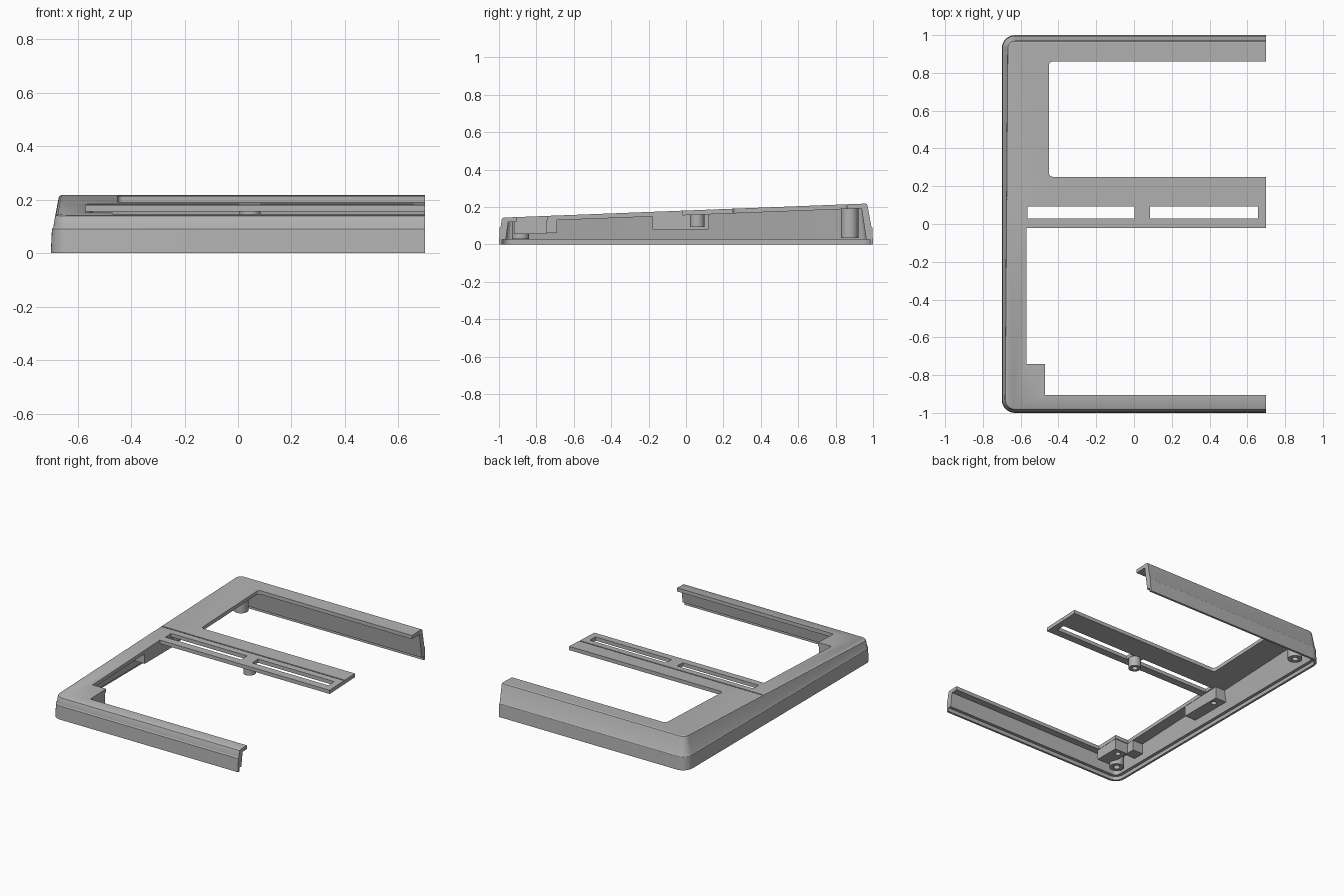
import bpy, bmesh, math
from mathutils import Vector

cube = bpy.data.objects.get("Cube")
if cube:
    bpy.data.objects.remove(cube, do_unlink=True)

grey = bpy.data.materials.new("plain grey")
grey.use_nodes = True
GREY = (0.45, 0.45, 0.45, 1)
grey.diffuse_color = GREY
grey.node_tree.nodes["Principled BSDF"].inputs["Base Color"].default_value = GREY


def top(y):
    return 0.181 + 0.0387 * y      # sloping deck


def ceiling(y):
    return top(y) - 0.025          # underside of the deck


def loft(name, rings):
    """Skin a stack of equal-length rings and cap both ends."""
    bm = bmesh.new()
    rows = [[bm.verts.new(p) for p in ring] for ring in rings]
    n = len(rows[0])
    for a, b in zip(rows, rows[1:]):
        for i in range(n):
            j = (i + 1) % n
            bm.faces.new((a[i], a[j], b[j], b[i]))
    bm.faces.new(rows[0])
    bm.faces.new(rows[-1])
    bmesh.ops.recalc_face_normals(bm, faces=bm.faces)
    mesh = bpy.data.meshes.new(name)
    bm.to_mesh(mesh)
    bm.free()
    mesh.materials.append(grey)
    obj = bpy.data.objects.new(name, mesh)
    bpy.context.collection.objects.link(obj)
    return obj


def outline(x0, x1, y0, y1, r, steps=8):
    """Rectangle with rounded left corners, as (point, outward normal) pairs."""
    pts = [(Vector((x1, y1)), Vector((0, 1)))]
    for cy, start in ((y1 - r, 90), (y0 + r, 180)):
        for k in range(steps + 1):
            a = math.radians(start + 90 * k / steps)
            nrm = Vector((math.cos(a), math.sin(a)))
            pts.append((Vector((x0 + r, cy)) + nrm * r, nrm))
    pts.append((Vector((x1, y0)), Vector((0, -1))))
    return pts


def ring(base, inset, height):
    """Inset the outline; inset and height are functions of y."""
    out = []
    for p, nrm in base:
        q = p - nrm * inset(p.y)
        out.append((q.x, q.y, height(q.y)))
    return out


def flat_ring(base, inset, z):
    return ring(base, lambda y: inset, lambda y: z)


def prism(name, pts, z0, z1):
    """Straight block; z1 may be a function of y."""
    lid = z1 if callable(z1) else (lambda y: z1)
    return loft(name, [[(x, y, z0) for x, y in pts],
                       [(x, y, lid(y)) for x, y in pts]])


def box_pts(x0, x1, y0, y1):
    return [(x0, y0), (x1, y0), (x1, y1), (x0, y1)]


def cut(target, cutter):
    cutter.hide_render = True
    mod = target.modifiers.new("cut", 'BOOLEAN')
    mod.operation = 'DIFFERENCE'
    mod.solver = 'EXACT'
    mod.object = cutter
    bpy.context.view_layer.objects.active = target
    bpy.ops.object.modifier_apply(modifier=mod.name)
    bpy.data.objects.remove(cutter, do_unlink=True)


def boss(name, x, y, r, z0, hole, depth):
    """Round screw post hanging from the deck, with a blind hole below."""
    def circle(rad, z):
        return [(x + rad * math.cos(k * math.tau / 32),
                 y + rad * math.sin(k * math.tau / 32), z) for k in range(32)]
    return loft(name, [circle(r, ceiling(y) + 0.01), circle(r, z0),
                       circle(hole, z0), circle(hole, z0 + depth)])


# Outer shell: lower band, small step, drafted upper wall, softened top edge
END = 0.7
base = outline(-0.7, END, -1, 1, 0.07)
draft = lambda y: 0.009 + 0.19 * (top(y) - 0.1)
shell = loft("case_shell", [
    flat_ring(base, 0, 0),
    flat_ring(base, 0.004, 0.09),
    flat_ring(base, 0.009, 0.096),
    ring(base, lambda y: draft(y) - 0.002, lambda y: top(y) - 0.010),
    ring(base, lambda y: draft(y) + 0.001, lambda y: top(y) - 0.004),
    ring(base, lambda y: draft(y) + 0.008, top),
])

# Hollow interior with a recessed rim at the bottom
inner = outline(-0.7, END + 0.1, -1, 1, 0.07)
cut(shell, loft("hollow_cutter", [
    flat_ring(inner, 0.015, -0.02),
    flat_ring(inner, 0.015, 0.025),
    flat_ring(inner, 0.036, 0.025),
    ring(inner, lambda y: 0.036 + 0.15 * (ceiling(y) - 0.025), ceiling),
]))

# Deck openings
rear = [tuple(p) for p, _ in outline(-0.45, 0.8, 0.25, 0.86, 0.02, 4)]
front = [(-0.57, -0.02), (-0.57, -0.74), (-0.47, -0.74),
         (-0.47, -0.905), (0.8, -0.905), (0.8, -0.02)]
openings = [rear, front,
            box_pts(-0.565, 0.003, 0.03, 0.092),
            box_pts(0.085, 0.656, 0.03, 0.092)]
for pts in openings:
    cut(shell, prism("opening_cutter", pts, 0.1, 0.4))

# Seam groove across the deck
cut(shell, prism("groove_cutter", box_pts(-0.8, 0.8, 0.135, 0.143),
                 top(0.14) - 0.005, 0.4))

# Screw posts
parts = [
    shell,
    boss("rear_corner_post", -0.59, 0.875, 0.046, 0.035, 0.02, 0.06),
    boss("front_corner_post", -0.60, -0.885, 0.046, 0.03, 0.02, 0.05),
    boss("middle_bar_post", 0.045, 0.06, 0.039, 0.092, 0.018, 0.04),
]

# Support blocks under the deck
deck = lambda y: ceiling(y) + 0.008
for name, pts, z0, hole in (
        ("notch_block", box_pts(-0.57, -0.472, -0.92, -0.745), 0.055, (-0.525, -0.785)),
        ("notch_side_block", box_pts(-0.65, -0.572, -0.77, -0.69), 0.06, None),
        ("side_wall_block", box_pts(-0.655, -0.572, -0.18, 0.12), 0.08, (-0.605, 0.06))):
    block = prism(name, pts, z0, deck)
    if hole:
        drill = [(hole[0] + 0.018 * math.cos(k * math.tau / 20),
                  hole[1] + 0.018 * math.sin(k * math.tau / 20)) for k in range(20)]
        cut(block, prism("drill_cutter", drill, 0, z0 + 0.04))
    parts.append(block)

# Smooth round surfaces, keep edges crisp
bpy.ops.object.select_all(action='DESELECT')
for obj in parts:
    obj.select_set(True)
bpy.context.view_layer.objects.active = shell
bpy.ops.object.shade_smooth_by_angle(angle=math.radians(30))
